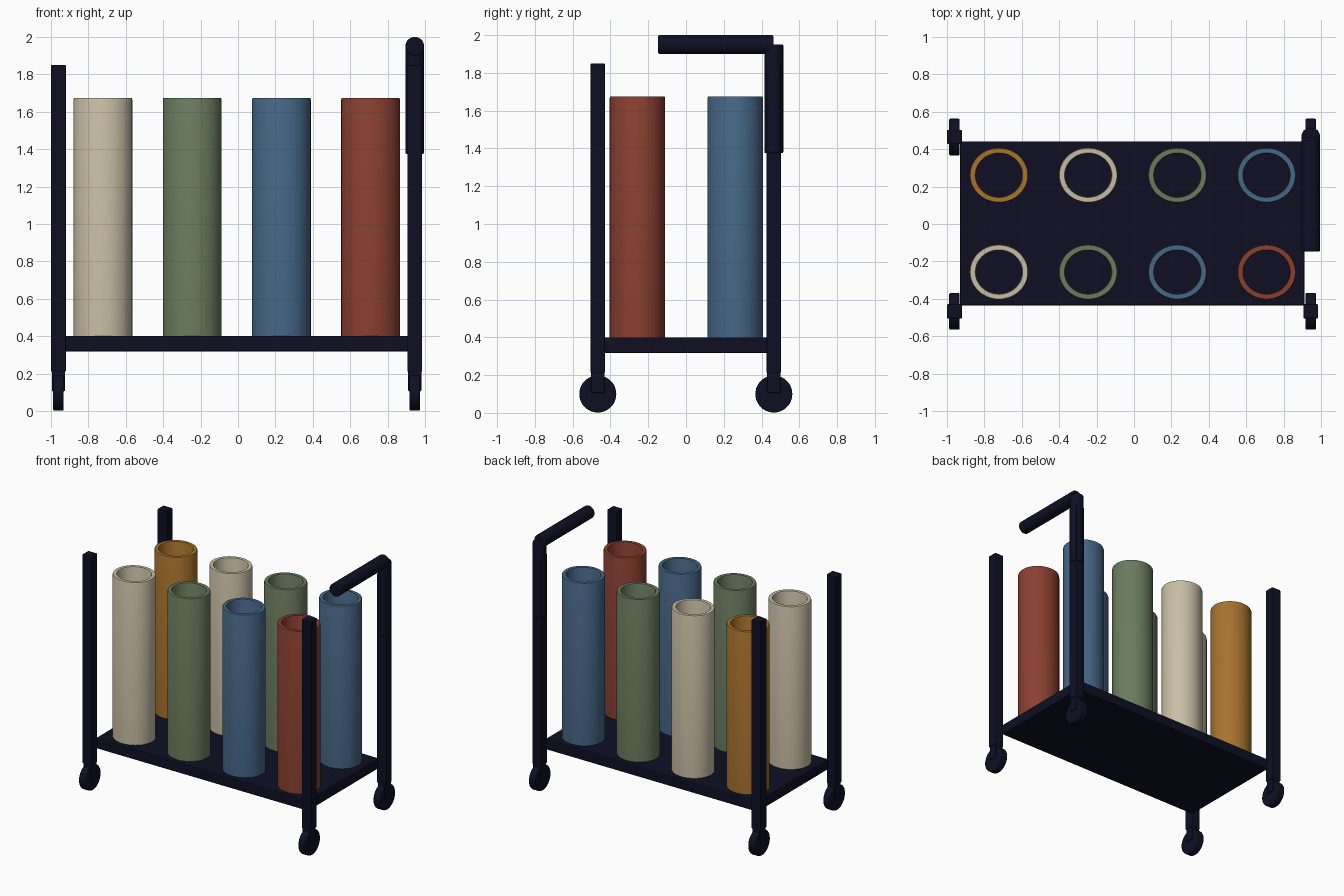
import bpy
from math import radians, pi, cos, sin

cube = bpy.data.objects.get("Cube")
if cube:
    bpy.data.objects.remove(cube, do_unlink=True)


def material(name, rgb):
    """Material from an 8-bit display colour, stored as linear values."""
    lin = [(c / 255 / 12.92) if c < 11 else ((c / 255 + 0.055) / 1.055) ** 2.4 for c in rgb]
    mat = bpy.data.materials.new(name)
    mat.use_nodes = True
    mat.diffuse_color = (*lin, 1)
    mat.node_tree.nodes["Principled BSDF"].inputs["Base Color"].default_value = (*lin, 1)
    return mat


navy = material("dark navy", (14, 15, 36))
cream = material("cream", (201, 190, 165))
green = material("sage green", (107, 124, 94))
blue = material("slate blue", (70, 103, 134))
red = material("brick red", (138, 63, 48))
ochre = material("ochre", (168, 114, 46))


def finish(name, mat, bevel=0.0, smooth=False):
    ob = bpy.context.object
    ob.name = ob.data.name = name
    ob.data.materials.clear()
    ob.data.materials.append(mat)
    bpy.ops.object.transform_apply(location=False, rotation=True, scale=True)
    if smooth:
        bpy.ops.object.shade_smooth_by_angle(angle=radians(35))
    if bevel:
        mod = ob.modifiers.new("soft edges", "BEVEL")
        mod.width = bevel
        mod.segments = 2
        mod.limit_method = "ANGLE"
    return ob


def box(name, low, high, mat, bevel=0.006):
    bpy.ops.mesh.primitive_cube_add(size=1, location=[(a + b) / 2 for a, b in zip(low, high)])
    bpy.context.object.scale = [b - a for a, b in zip(low, high)]
    return finish(name, mat, bevel)


def cylinder(name, radius, length, centre, axis, mat, bevel=0.006):
    turn = {"x": (0, pi / 2, 0), "y": (pi / 2, 0, 0), "z": (0, 0, 0)}[axis]
    bpy.ops.mesh.primitive_cylinder_add(vertices=40, radius=radius, depth=length,
                                        location=centre, rotation=turn)
    return finish(name, mat, bevel, True)


def tube(name, x, y, mat):
    """Open, slightly oval tube spun from a closed wall profile."""
    sides, outer, inner, low, high, soft = 48, 1.0, 0.79, 0.395, 1.675, 0.01
    profile = [(outer, low), (outer, high - soft), (outer - 0.02, high),
               (inner + 0.02, high), (inner, high - soft), (inner, low)]
    n = len(profile)
    verts = [(0.157 * r * cos(2 * pi * i / sides), 0.147 * r * sin(2 * pi * i / sides), z)
             for i in range(sides) for r, z in profile]
    faces = [(i * n + j, (i + 1) % sides * n + j,
              (i + 1) % sides * n + (j + 1) % n, i * n + (j + 1) % n)
             for i in range(sides) for j in range(n)]
    mesh = bpy.data.meshes.new(name)
    mesh.from_pydata(verts, [], faces)
    ob = bpy.data.objects.new(name, mesh)
    ob.location = (x, y, 0)
    bpy.context.collection.objects.link(ob)
    bpy.ops.object.select_all(action="DESELECT")
    ob.select_set(True)
    bpy.context.view_layer.objects.active = ob
    finish(name, mat, smooth=True)


# Deck
box("deck", (-0.93, -0.435, 0.318), (0.912, 0.442, 0.4), navy)

# Corner posts, each on a fork and a wheel
for side, x in (("right", -0.96), ("left", 0.945)):
    for end, y in (("front", -0.467), ("back", 0.465)):
        corner = f"{end}_{side}"
        box(corner + "_post", (x - 0.04, y - 0.038, 0.21), (x + 0.04, y + 0.038, 1.85), navy)
        box(corner + "_fork", (x - 0.035, y - 0.035, 0.105), (x + 0.035, y + 0.035, 0.22), navy)
        cylinder(corner + "_wheel", 0.098, 0.056, (x, y, 0.1), "x", navy)

# Push handle: sleeve over the back left post and a grip reaching forward
cylinder("handle_sleeve", 0.05, 0.575, (0.945, 0.465, 1.663), "z", navy)
cylinder("handle_grip", 0.05, 0.61, (0.945, 0.158, 1.95), "y", navy)

# Two rows of open tubes
rows = {"front": (-0.257, (cream, green, blue, red)),
        "back": (0.261, (ochre, cream, green, blue))}
for row, (y, colours) in rows.items():
    for i, mat in enumerate(colours):
        tube(f"{row}_tube_{i + 1}", -0.722 + i * 0.477, y, mat)
